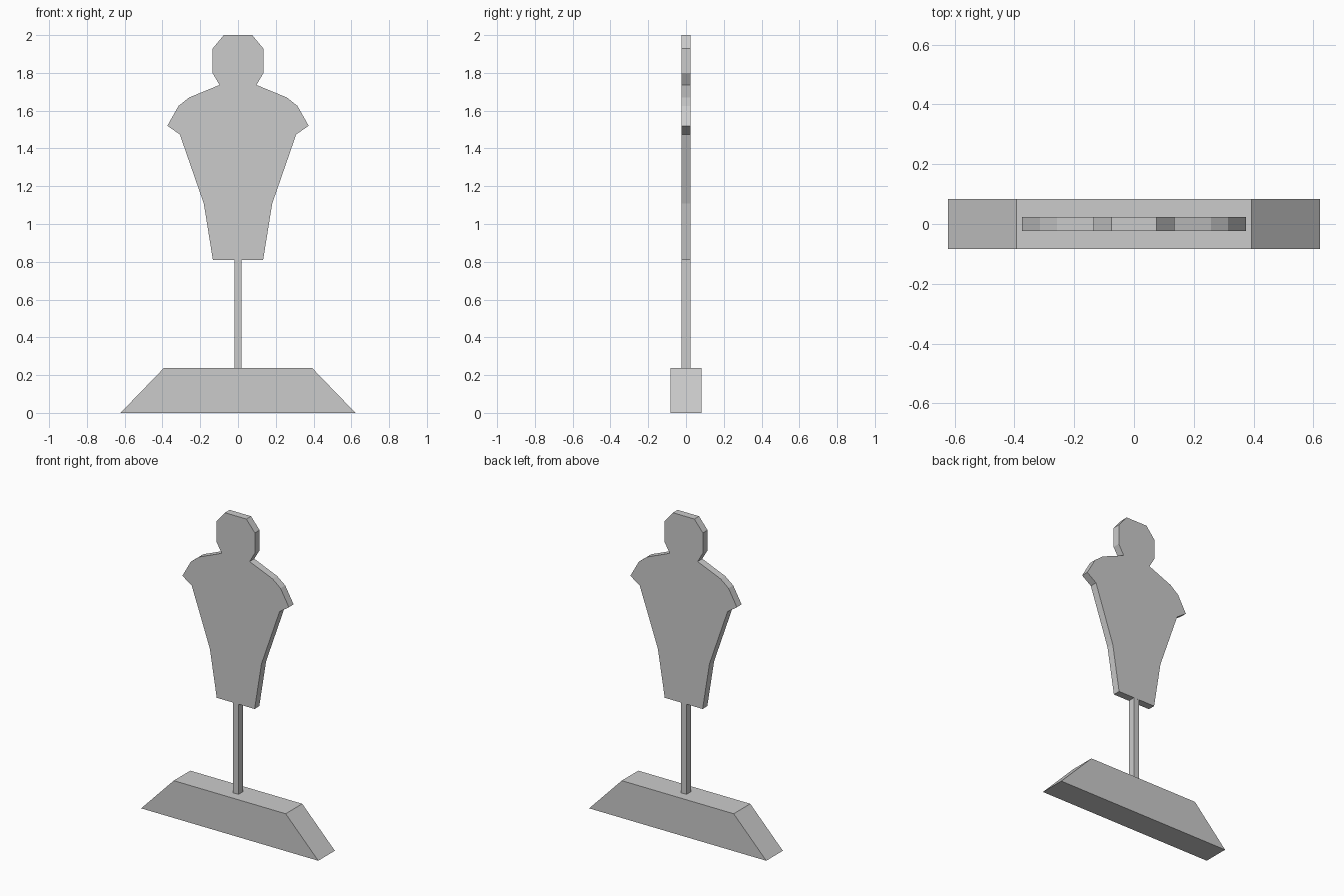
import bpy
import bmesh

if "Cube" in bpy.data.objects:
    bpy.data.objects.remove(bpy.data.objects["Cube"])


def mirrored_plate(name, half, depth):
    """Extrude a right-hand XZ half profile, mirrored across x = 0, along y."""
    outline = half + [(-x, z) for x, z in reversed(half)]
    bm = bmesh.new()
    face = bm.faces.new([bm.verts.new((x, -depth / 2, z)) for x, z in outline])
    ext = bmesh.ops.extrude_face_region(bm, geom=[face])
    verts = [g for g in ext["geom"] if isinstance(g, bmesh.types.BMVert)]
    bmesh.ops.translate(bm, verts=verts, vec=(0, depth, 0))
    bmesh.ops.recalc_face_normals(bm, faces=bm.faces[:])
    mesh = bpy.data.meshes.new(name)
    bm.to_mesh(mesh)
    bm.free()
    obj = bpy.data.objects.new(name, mesh)
    bpy.context.collection.objects.link(obj)
    return obj


# Trapezoid foot
mirrored_plate("base", [(0.622, 0.0), (0.393, 0.237)], 0.166)

# Thin post between foot and silhouette
mirrored_plate("post", [(0.019, 0.237), (0.019, 0.81)], 0.046)

# Flat head-and-torso target, from hem up to crown
mirrored_plate("silhouette", [
    (0.133, 0.81), (0.181, 1.108), (0.308, 1.474), (0.374, 1.52),
    (0.315, 1.625), (0.258, 1.67), (0.098, 1.736), (0.135, 1.80),
    (0.135, 1.928), (0.075, 2.0),
], 0.047)
